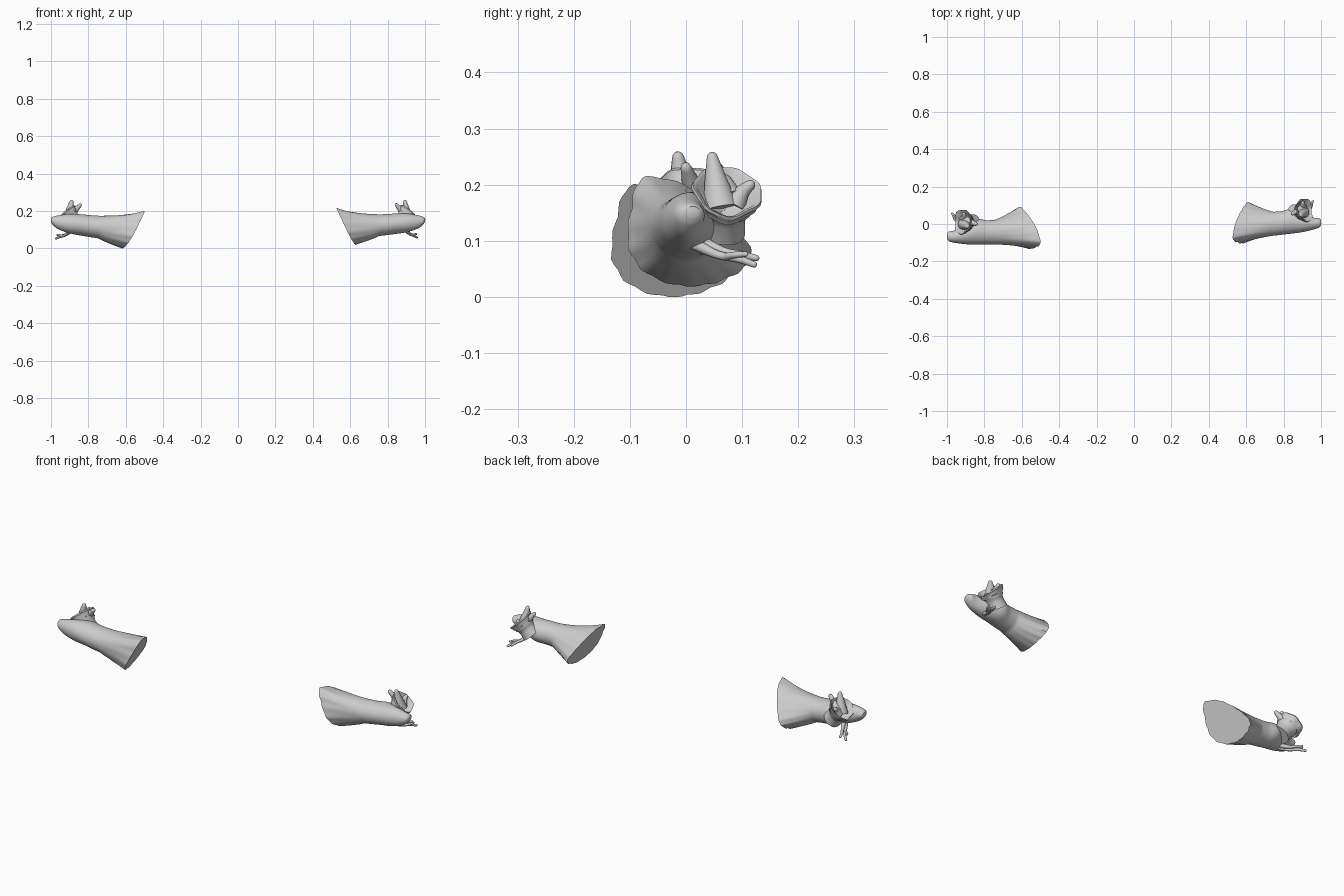
import bpy, bmesh, math, random
from mathutils import Vector, Matrix

if "Cube" in bpy.data.objects:
    bpy.data.objects.remove(bpy.data.objects["Cube"])

random.seed(4)
N = 60
LEFT = Matrix.Scale(-1, 4, (1, 0, 0))
RIGHT = (Matrix.Translation((1, .01, .15)) @ Matrix.Rotation(math.radians(6.5), 4, 'Z')
         @ Matrix.Rotation(math.radians(2), 4, 'Y') @ Matrix.Scale(.96, 4)
         @ Matrix.Translation((-1, .065, -.15)))


def finish(name, rings, matrix, angle=50):
    """Skin a list of equal rings, cap both ends, and place it."""
    bm = bmesh.new()
    vr = [[bm.verts.new(matrix @ Vector(p)) for p in r] for r in rings]
    n = len(rings[0])
    for a, b in zip(vr, vr[1:]):
        for i in range(n):
            j = (i + 1) % n
            bm.faces.new((a[i], a[j], b[j], b[i]))
    bm.faces.new(vr[0])
    bm.faces.new(vr[-1])
    bmesh.ops.recalc_face_normals(bm, faces=bm.faces)
    me = bpy.data.meshes.new(name)
    bm.to_mesh(me)
    bm.free()
    ob = bpy.data.objects.new(name, me)
    bpy.context.collection.objects.link(ob)
    bpy.ops.object.select_all(action='DESELECT')
    ob.select_set(True)
    bpy.context.view_layer.objects.active = ob
    bpy.ops.object.shade_smooth_by_angle(angle=math.radians(angle))


def spline(pts, t, closed=False):
    """Catmull-Rom sample, t in 0..1."""
    n = len(pts)
    f = t * (n if closed else n - 1)
    i = int(f) if closed else min(int(f), n - 2)
    s = f - i
    k = (lambda j: j % n) if closed else (lambda j: max(0, min(n - 1, j)))
    a, b, c, d = (Vector(pts[k(i + o)]) for o in (-1, 0, 1, 2))
    return .5 * (2 * b + (c - a) * s + (2 * a - 5 * b + 4 * c - d) * s * s
                 + (3 * b - a - 3 * c + d) * s ** 3)


def tube(name, path, matrix, count=14, sides=12):
    """Tapered tube through (x, y, z, radius) points with a rounded tip."""
    ps = [spline(path, i / count) for i in range(count + 1)]
    cs = [(p.to_3d(), p[3]) for p in ps]
    d = (cs[-1][0] - cs[-2][0]).normalized()
    end, r = cs[-1]
    cs += [(end + d * r * .6, r * .8), (end + d * r, r * .3)]
    rings = []
    for i, (c, r) in enumerate(cs):
        d = (cs[min(i + 1, len(cs) - 1)][0] - cs[max(i - 1, 0)][0]).normalized()
        q = d.to_track_quat('Z', 'Y')
        rings.append([c + q @ Vector((r * math.cos(k * math.tau / sides),
                                      r * math.sin(k * math.tau / sides), 0))
                      for k in range(sides)])
    finish(name, rings, matrix, 60)


# canal sections: x, ymin, ymax, zmin, zmax
SECTIONS = [(1.0, -.075, -.05, .142, .162), (.99, -.092, -.04, .125, .168),
            (.96, -.1, -.035, .102, .176), (.9, -.108, -.005, .08, .184),
            (.84, -.11, .026, .068, .182), (.79, -.11, .02, .06, .177),
            (.745, -.11, .022, .053, .174)]
# outline of the flared opening (y, z), starting at the back
RIM = [(.092, .065), (.06, .115), (.02, .155), (-.03, .188), (-.1, .197), (-.124, .14),
       (-.132, .07), (-.1, .022), (-.035, .0), (.025, .008), (.075, .033)]


def ellipse(s):
    x, y0, y1, z0, z1 = s
    return [Vector((x, (y0 + y1) / 2 + (y1 - y0) / 2 * math.cos(a),
                    (z0 + z1) / 2 + (z1 - z0) / 2 * math.sin(a)))
            for a in (i * math.tau / N for i in range(N))]


def canal(side, m):
    rings = [ellipse(spline(SECTIONS, i / 24)) for i in range(25)]
    base = rings[-1]
    rim = []
    for i in range(N):
        y, z = spline(RIM, i / N, True)
        k = 1 + .018 * math.sin(15 * i * math.tau / N)  # scalloped edge
        y, z = -.02 + (y + .02) * k, max(0, .1 + (z - .1) * k)
        rim.append(Vector((.624 + .2 * y - .53 * z, y, z)))
    for j in range(1, 15):
        t = j / 14
        ring = []
        for b, e in zip(base, rim):
            sy = t ** 1.15 if e.y > -.02 else t ** 2
            sz = t ** .85 if e.z < b.z else t ** 2
            ring.append(Vector((b.x + (e.x - b.x) * t, b.y + (e.y - b.y) * sy,
                                b.z + (e.z - b.z) * sz)))
        rings.append(ring)
    finish(side + "_flared_canal", rings, m, 40)


# cup profile: radius, height along the tilted axis
CUP = [(.05, -.085), (.044, -.05), (.046, -.034), (.053, -.025), (.052, -.018),
       (.06, -.008), (.06, .0), (.066, .008), (.064, .014), (.057, .011),
       (.048, -.004), (.034, -.012), (.008, -.014)]


def cup(side, m):
    q = Vector((.6, .1, .75)).to_track_quat('Z', 'Y')
    c = Vector((.915, .01, .18))
    gap = q.inverted() @ Vector((.75, -.1, -.55))
    ga = math.atan2(gap.y, gap.x)
    rings = []
    for r, h in CUP:
        ring = []
        for i in range(N):
            a = i * math.tau / N
            notch = max(0, math.cos(a - ga)) ** 4
            rr = r * (1 - .14 * notch) + .002 * math.sin(7 * a) * (r > .055)
            hh = h - .02 * notch * (h > -.015)
            ring.append(c + q @ Vector((rr * math.cos(a), rr * math.sin(a), hh)))
        rings.append(ring)
    finish(side + "_cup", rings, m)


for side, m in (("left", LEFT), ("right", RIGHT)):
    canal(side, m)
    cup(side, m)
    # stout prongs standing in the cup
    tube(side + "_tall_prong", [(.908, .0, .155, .034), (.898, -.008, .205, .022),
                                (.89, -.014, .248, .011)], m)
    tube(side + "_short_prong", [(.9, .02, .17, .026), (.868, .008, .205, .016),
                                 (.845, .0, .23, .01)], m)
    tube(side + "_side_prong", [(.91, .025, .16, .022), (.908, .04, .185, .014),
                                (.91, .054, .198, .01)], m)
    # thin fingers beneath the tip
    tube(side + "_long_finger", [(.9, -.05, .09, .012), (.925, -.01, .07, .008),
                                 (.95, .03, .062, .007), (.972, .055, .053, .006)], m)
    tube(side + "_short_finger", [(.9, -.03, .09, .012), (.918, .005, .075, .008),
                                  (.935, .035, .07, .007), (.945, .062, .064, .006)], m)
    tube(side + "_finger_branch", [(.935, .005, .066, .007), (.955, .02, .07, .006),
                                   (.966, .04, .072, .005)], m)
